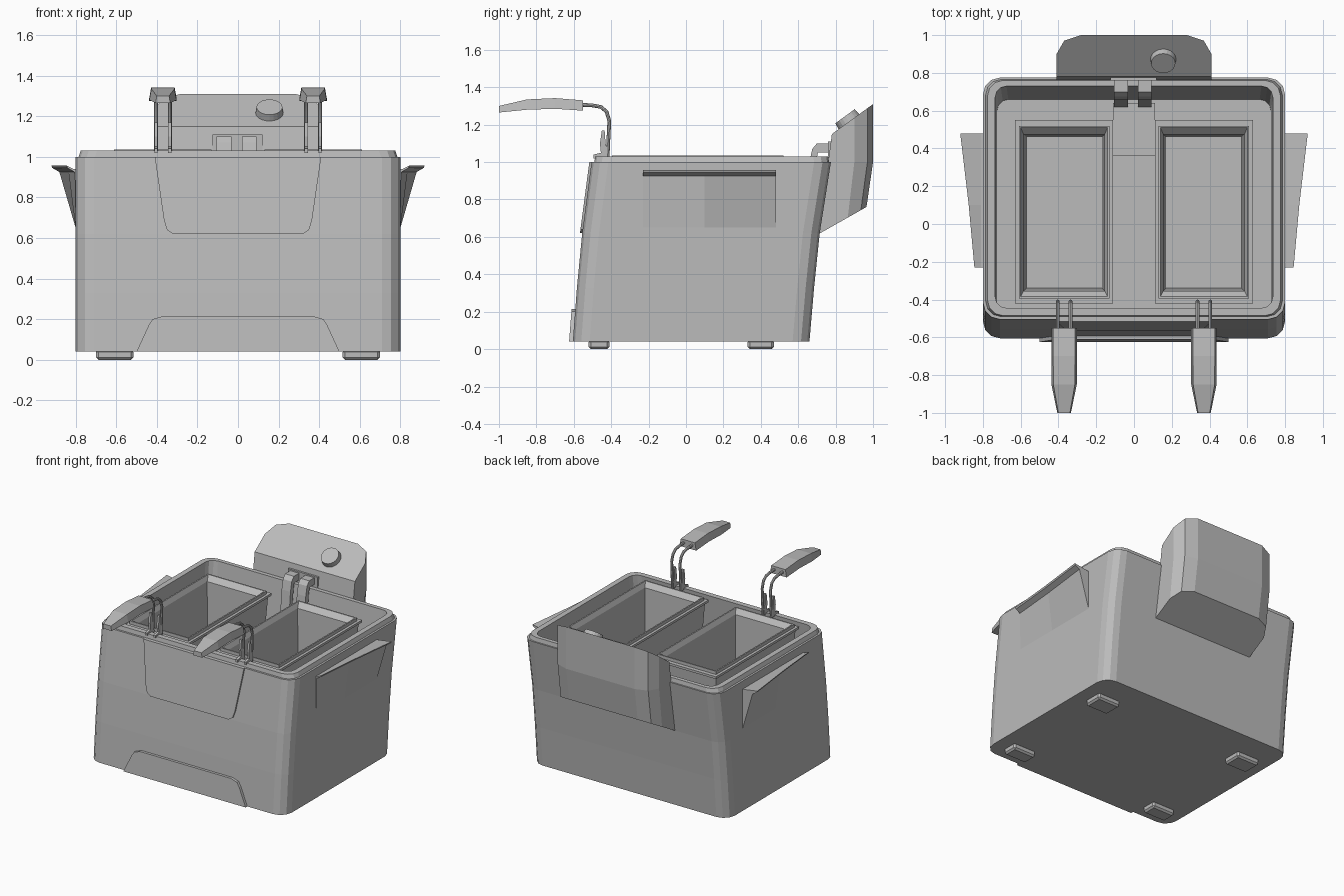
import bpy, bmesh, math
from mathutils import Vector

if "Cube" in bpy.data.objects:
    bpy.data.objects.remove(bpy.data.objects["Cube"])

grey = bpy.data.materials.new("steel grey")
grey.use_nodes = True
colour = (0.5, 0.5, 0.5, 1)
grey.diffuse_color = colour
grey.node_tree.nodes["Principled BSDF"].inputs["Base Color"].default_value = colour


def finish(name, bm):
    bmesh.ops.recalc_face_normals(bm, faces=bm.faces)
    mesh = bpy.data.meshes.new(name)
    bm.to_mesh(mesh)
    bm.free()
    mesh.materials.append(grey)
    ob = bpy.data.objects.new(name, mesh)
    bpy.context.collection.objects.link(ob)
    return ob


def loft(name, rings):
    """Skin a list of equal rings and cap both ends."""
    bm = bmesh.new()
    loops = [[bm.verts.new(p) for p in ring] for ring in rings]
    n = len(loops[0])
    for a, b in zip(loops, loops[1:]):
        for i in range(n):
            j = (i + 1) % n
            bm.faces.new((a[i], a[j], b[j], b[i]))
    bm.faces.new(loops[0])
    bm.faces.new(loops[-1])
    return finish(name, bm)


def side_prism(name, profile, x0, x1):
    return loft(name, [[(x, y, z) for y, z in profile] for x in (x0, x1)])


def box(name, x0, x1, y0, y1, z0, z1):
    return side_prism(name, [(y0, z0), (y1, z0), (y1, z1), (y0, z1)], x0, x1)


def round_ring(z, hx, y0, y1, r, steps=3):
    """Rectangle with rounded corners at height z."""
    ring = []
    corners = [(hx - r, y1 - r), (r - hx, y1 - r), (r - hx, y0 + r), (hx - r, y0 + r)]
    for k, (cx, cy) in enumerate(corners):
        for i in range(steps + 1):
            a = math.radians(90) * (k + i / steps)
            ring.append((cx + r * math.cos(a), cy + r * math.sin(a), z))
    return ring


def rect_ring(cx, hx, y0, y1, z):
    return [(cx - hx, y0, z), (cx + hx, y0, z), (cx + hx, y1, z), (cx - hx, y1, z)]


# Leaning body with rim and open tub
loft("body", [round_ring(*s) for s in [
    (0.04, 0.80, -0.605, 0.66, 0.09),
    (0.33, 0.80, -0.583, 0.685, 0.09),
    (0.62, 0.80, -0.555, 0.715, 0.09),
    (1.00, 0.80, -0.505, 0.775, 0.09),
    (1.00, 0.785, -0.49, 0.765, 0.08),
    (1.03, 0.775, -0.485, 0.76, 0.08),
    (1.03, 0.735, -0.445, 0.73, 0.06),
    (0.42, 0.725, -0.51, 0.66, 0.06)]])


# Plates on the front wall
def front_plate(name, half, y_low, z_low, y_high, z_high, out):
    outline = half + [(-x, z) for x, z in reversed(half)]
    slope = (y_high - y_low) / (z_high - z_low)
    loft(name, [[(x, y_low + (z - z_low) * slope + d, z) for x, z in outline]
                for d in (0.01, -out)])


front_plate("upper_front_plate",
            [(0.41, 1.0), (0.365, 0.69), (0.35, 0.64), (0.32, 0.62)],
            -0.555, 0.62, -0.505, 1.0, 0.012)
front_plate("lower_front_plate",
            [(0.50, 0.04), (0.44, 0.17), (0.42, 0.2), (0.37, 0.215)],
            -0.605, 0.04, -0.583, 0.33, 0.02)

# Control box on the back
sections = []
for yf, yb, zf, zb in [(0.70, 0.965, 0.61, 0.76), (0.76, 1.0, 1.0, 1.0),
                       (0.78, 1.0, 1.15, 1.31)]:
    half = [(0.41, yf), (0.41, yb - 0.1), (0.37, yb - 0.03), (0.28, yb)]
    plan = half + [(-x, y) for x, y in reversed(half)]
    sections.append([(x, y, zf + (zb - zf) * (y - yf) / (yb - yf)) for x, y in plan])
loft("control_box", sections)

# Knob on the sloping panel
bm = bmesh.new()
bmesh.ops.create_cone(bm, cap_ends=True, segments=20, radius1=0.07, radius2=0.064, depth=0.05)
knob = finish("control_knob", bm)
knob.location = (0.155, 0.865, 1.225)
knob.rotation_euler.x = math.atan2(0.16, 0.22)

# Hooks that hang the control box on the rim
box("hook_plate", -0.125, 0.12, 0.76, 0.79, 1.02, 1.11)
hook = [(0.79, 1.10), (0.70, 1.10), (0.675, 1.07), (0.66, 1.0), (0.62, 0.6),
        (0.65, 0.6), (0.695, 1.0), (0.705, 1.05), (0.79, 1.05)]
for name, x in (("right_hook", -0.105), ("left_hook", 0.02)):
    side_prism(name, hook, x, x + 0.072)
box("heating_element", -0.11, 0.11, 0.36, 0.64, 0.5, 0.6)


# Round wire along a path in the side plane
def wire(name, x, path, r=0.01):
    pts = [Vector((x, y, z)) for y, z in path]
    rings = []
    for i, p in enumerate(pts):
        t = (pts[min(i + 1, len(pts) - 1)] - pts[max(i - 1, 0)]).normalized()
        side = Vector((1, 0, 0))
        up = t.cross(side)
        rings.append([p + r * (side * math.cos(a) + up * math.sin(a))
                      for a in (k * math.tau / 8 for k in range(8))])
    loft(name, rings).data.shade_smooth()
    bpy.context.view_layer.objects.active = bpy.data.objects[name]
    bpy.data.objects[name].select_set(True)
    bpy.ops.object.shade_smooth_by_angle()
    bpy.data.objects[name].select_set(False)


for side, s in (("left", 1), ("right", -1)):
    cx = 0.37 * s
    # Basket with stepped rim and tapered walls
    loft(side + "_basket", [rect_ring(cx, *r) for r in [
        (0.22, -0.36, 0.48, 0.44),
        (0.245, -0.4, 0.53, 0.99),
        (0.26, -0.42, 0.55, 0.995),
        (0.26, -0.42, 0.55, 1.012),
        (0.24, -0.395, 0.52, 1.012),
        (0.24, -0.395, 0.52, 1.035),
        (0.23, -0.385, 0.51, 1.035),
        (0.215, -0.355, 0.475, 1.0),
        (0.2, -0.34, 0.46, 0.47)]])
    # Handle wires, clips and grip
    for k, dx in (("outer", 0.034), ("inner", -0.034)):
        wire(f"{side}_{k}_handle_wire", cx + s * dx,
             [(-0.425, 0.9), (-0.415, 1.12), (-0.41, 1.22), (-0.425, 1.27),
              (-0.455, 1.295), (-0.5, 1.303), (-0.57, 1.307)])
        x = cx + s * dx
        side_prism(f"{side}_{k}_handle_clip",
                   [(-0.495, 1.02), (-0.41, 1.02), (-0.43, 1.1), (-0.435, 1.17),
                    (-0.45, 1.17), (-0.46, 1.1), (-0.455, 1.05), (-0.495, 1.04)],
                   x - 0.008, x + 0.008)
    loft(side + "_grip", [
        [(cx - w, y, lo), (cx + w, y, lo), (cx + w * 0.85, y, hi), (cx - w * 0.85, y, hi)]
        for y, w, lo, hi in [(-0.55, 0.068, 1.275, 1.33), (-0.7, 0.068, 1.285, 1.342),
                             (-0.85, 0.067, 1.28, 1.335), (-1.0, 0.036, 1.265, 1.30)]])
    # Wedge-shaped carrying handle
    loft(side + "_carry_handle", [
        [(s * x, y, z) for x, z in [(0.77, 0.64), (0.77, 0.94), (0.81, 0.94), (xo, 0.957),
                                    (xo - 0.005, 0.945), (xo - 0.04, 0.925), (0.8, 0.65)]]
        for y, xo in [(-0.23, 0.845), (0.1, 0.875), (0.48, 0.92)]])
    # Feet
    for k, y0, y1 in (("front", -0.52, -0.41), ("back", 0.33, 0.47)):
        foot = box(f"{side}_{k}_foot", cx + s * 0.145, cx + s * 0.33, y0, y1, 0, 0.05)
        bevel = foot.modifiers.new("bevel", "BEVEL")
        bevel.width = 0.012
        bevel.segments = 1
